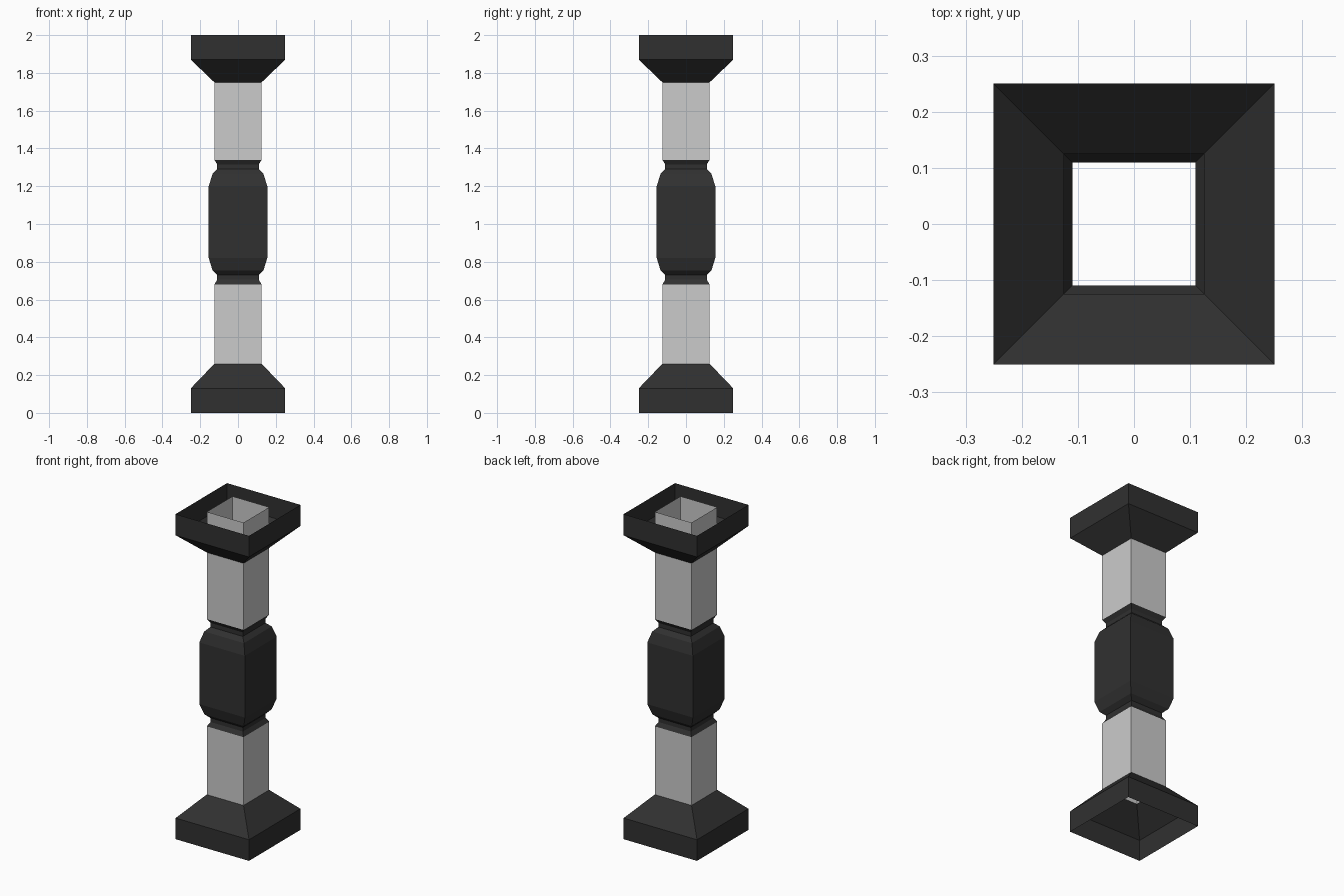
import bpy, bmesh

if "Cube" in bpy.data.objects:
    bpy.data.objects.remove(bpy.data.objects["Cube"])

dark = bpy.data.materials.new("dark_trim")
dark.diffuse_color = (0.03, 0.03, 0.03, 1)
dark.use_nodes = True
dark.node_tree.nodes["Principled BSDF"].inputs["Base Color"].default_value = dark.diffuse_color


def square_tube(name, profile, material=None):
    """Open-ended square shell from (half width, z) pairs, bottom to top."""
    bm = bmesh.new()
    rings = [[bm.verts.new((sx * w, sy * w, z))
              for sx, sy in ((-1, -1), (1, -1), (1, 1), (-1, 1))]
             for w, z in profile]
    for low, high in zip(rings, rings[1:]):
        for i in range(4):
            j = (i + 1) % 4
            bm.faces.new((low[i], low[j], high[j], high[i]))
    mesh = bpy.data.meshes.new(name)
    bm.to_mesh(mesh)
    bm.free()
    obj = bpy.data.objects.new(name, mesh)
    bpy.context.collection.objects.link(obj)
    if material:
        mesh.materials.append(material)
    return obj


# Flared foot and head, both hollow
square_tube("base", [(0.25, 0), (0.25, 0.13), (0.125, 0.26)], dark)
square_tube("capital", [(0.125, 1.75), (0.25, 1.87), (0.25, 2)], dark)

# Shaft pieces; the upper one runs up inside the capital
square_tube("lower_shaft", [(0.125, 0.26), (0.125, 0.68)])
square_tube("upper_shaft", [(0.125, 1.34), (0.125, 2)])

# Swollen middle with a narrow neck at each end, mirrored about z = 1.01
half = [(0.155, 0.19), (0.135, 0.255), (0.11, 0.28), (0.11, 0.305), (0.125, 0.33)]
profile = [(w, 1.01 - h) for w, h in reversed(half)] + [(w, 1.01 + h) for w, h in half]
square_tube("middle_bulge", profile, dark)
